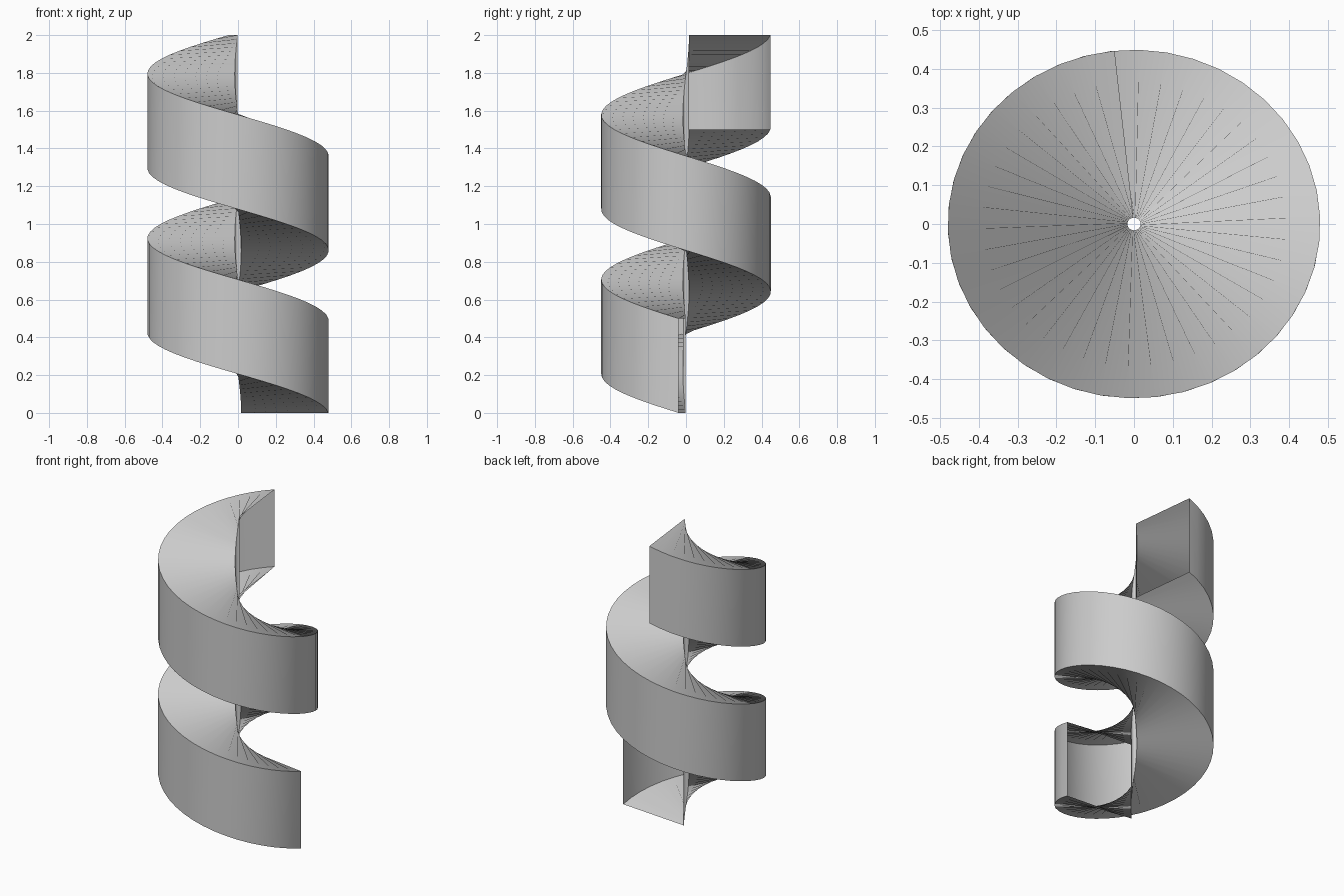
import bpy, bmesh, math

if "Cube" in bpy.data.objects:
    bpy.data.objects.remove(bpy.data.objects["Cube"])

RX, RY = 0.48, 0.449        # outer half-widths of the slightly oval spiral
INNER = 0.036               # inner radius as a fraction of the outer one
BAND, RISE = 0.5, 1.5       # height of the band and total climb
STEPS = 72
START, END = math.radians(-5), math.radians(96 - 720)   # clockwise from above

# rectangular cross-section: (radius fraction, height)
profile = [(INNER, 0), (1, 0), (1, BAND), (INNER, BAND)]

# hollow tube swept along the spiral, open at both ends
bm = bmesh.new()
rings = []
for i in range(STEPS + 1):
    f = i / STEPS
    a = START + (END - START) * f
    rings.append([bm.verts.new((RX * r * math.cos(a), RY * r * math.sin(a), RISE * f + h))
                  for r, h in profile])
for a, b in zip(rings, rings[1:]):
    for j in range(4):
        k = (j + 1) % 4
        bm.faces.new((a[j], a[k], b[k], b[j]))
bmesh.ops.recalc_face_normals(bm, faces=bm.faces)

# normals of the open tube must face away from the axis on the outer wall
outer = max(bm.faces, key=lambda f: f.calc_center_median().xy.length)
if outer.normal.xy.dot(outer.calc_center_median().xy) < 0:
    bmesh.ops.reverse_faces(bm, faces=bm.faces)

mesh = bpy.data.meshes.new("spiral_band")
bm.to_mesh(mesh)
bm.free()
band = bpy.data.objects.new("spiral_band", mesh)
bpy.context.collection.objects.link(band)
bpy.context.view_layer.objects.active = band
band.select_set(True)
bpy.ops.object.shade_smooth_by_angle(angle=math.radians(30))
